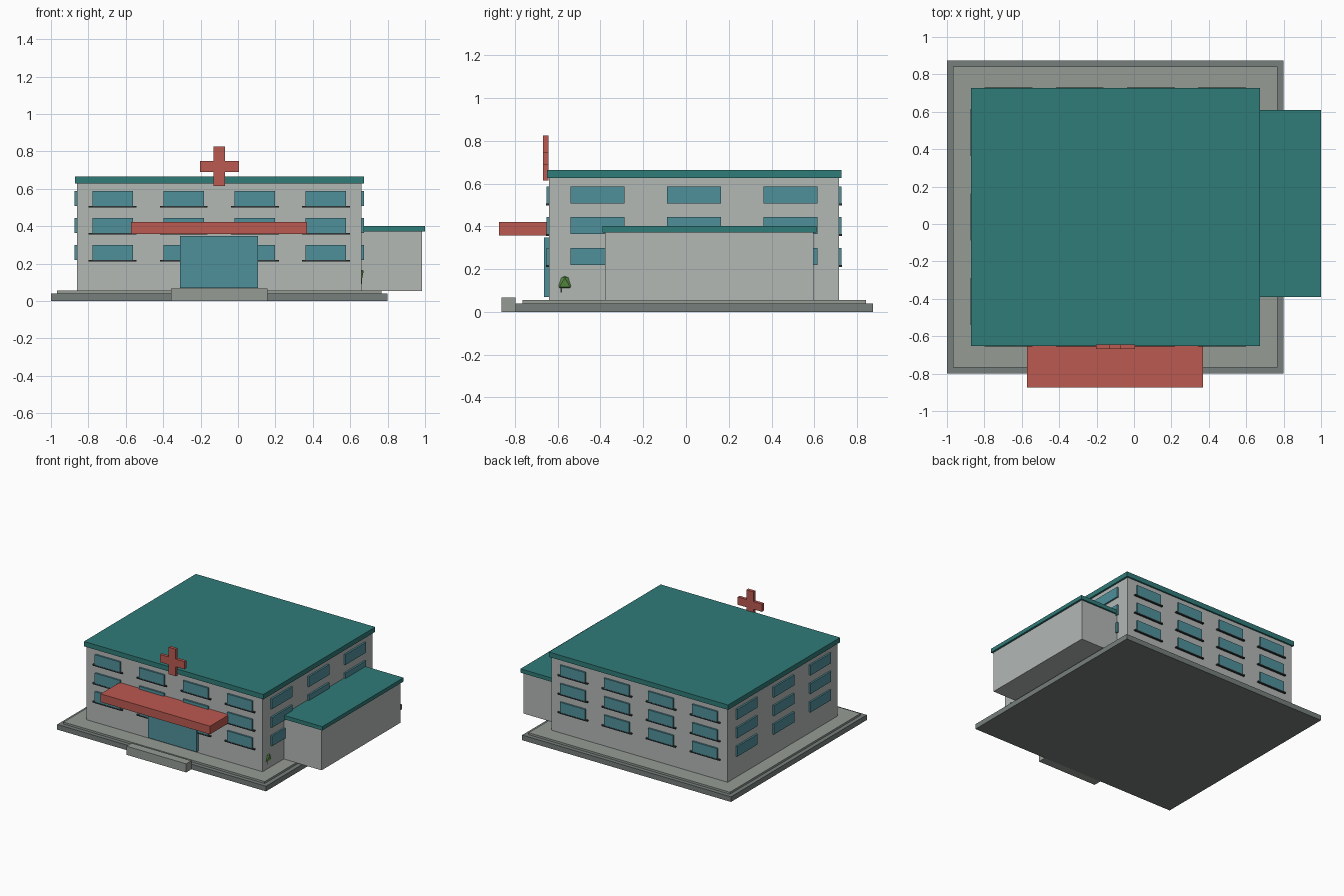
import bpy

if "Cube" in bpy.data.objects:
    bpy.data.objects.remove(bpy.data.objects["Cube"])

def material(name, rgb):
    m = bpy.data.materials.new(name)
    m.diffuse_color = (*rgb, 1)
    m.use_nodes = True
    m.node_tree.nodes["Principled BSDF"].inputs["Base Color"].default_value = m.diffuse_color
    return m

TEAL = material("teal", (0.03, 0.20, 0.19))
GLASS = material("glass", (0.08, 0.28, 0.33))
RED = material("red", (0.50, 0.10, 0.08))
DARK = material("dark", (0.03, 0.04, 0.04))
STONE = material("stone", (0.18, 0.21, 0.20))
PAVING = material("paving", (0.30, 0.33, 0.30))
WALL = material("wall", (0.45, 0.48, 0.46))
GREEN = material("green", (0.10, 0.28, 0.06))


def box(name, x, y, z, mat):
    """Box from (min, max) ranges on each axis."""
    r = (x, y, z)
    bpy.ops.mesh.primitive_cube_add(size=1, location=[(a + b) / 2 for a, b in r])
    o = bpy.context.object
    o.name = name
    o.scale = [b - a for a, b in r]
    bpy.ops.object.transform_apply(location=False, rotation=False, scale=True)
    o.data.materials.append(mat)
    return o


# plinth, paving and entrance step
box("plinth", (-1.0, 0.80), (-0.798, 0.874), (0, 0.04), STONE)
box("paving", (-0.968, 0.767), (-0.766, 0.842), (0.04, 0.055), PAVING)
box("entrance_step", (-0.358, 0.157), (-0.862, -0.798), (0, 0.067), PAVING)

# main block and roof
X0, X1, Y0, Y1 = -0.86, 0.66, -0.64, 0.715
box("main_block", (X0, X1), (Y0, Y1), (0.055, 0.627), WALL)
box("main_roof", (-0.872, 0.674), (-0.651, 0.727), (0.627, 0.665), TEAL)

# side wing
box("wing", (X1 - 0.01, 0.985), (-0.378, 0.597), (0.053, 0.372), WALL)
box("wing_roof", (X1 - 0.01, 1.0), (-0.39, 0.61), (0.372, 0.402), TEAL)

# windows: four per floor with sills front and back, three per floor on the sides
OUT, IN = 0.013, 0.005
for floor in range(3):
    z0 = 0.22 + 0.144 * floor
    zr = (z0, z0 + 0.08)
    for i in range(4):
        cx = -0.1 + 0.38 * (i - 1.5)
        for side, wall, s in (("front", Y0, -1), ("back", Y1, 1)):
            yr = sorted((wall - s * IN, wall + s * OUT))
            box(f"{side}_window", (cx - 0.108, cx + 0.108), yr, zr, GLASS)
            yr = sorted((wall - s * IN, wall + s * (OUT + 0.002)))
            box(f"{side}_sill", (cx - 0.128, cx + 0.128), yr, (z0 - 0.009, z0), DARK)
    for i in range(3):
        cy = (Y0 + Y1) / 2 + 0.452 * (i - 1)
        for side, wall, s in (("left", X0, -1), ("right", X1, 1)):
            xr = sorted((wall - s * IN, wall + s * OUT))
            box(f"{side}_window", xr, (cy - 0.126, cy + 0.126), zr, GLASS)

# entrance
box("entrance_door", (-0.31, 0.108), (-0.664, -0.635), (0.07, 0.348), GLASS)
box("canopy", (-0.572, 0.37), (-0.874, -0.635), (0.358, 0.422), RED)

# rooftop cross
box("cross_upright", (-0.13, -0.07), (-0.668, -0.644), (0.615, 0.825), RED)
for name, xr in (("cross_left", (-0.204, -0.13)), ("cross_right", (-0.07, 0.005))):
    box(name, xr, (-0.668, -0.644), (0.689, 0.749), RED)

# shrub against the right wall
bpy.ops.mesh.primitive_ico_sphere_add(subdivisions=1, radius=0.05, location=(0.627, -0.567, 0.138))
shrub = bpy.context.object
shrub.name = "shrub"
shrub.data.materials.append(GREEN)
box("shrub_stem", (0.65, 0.662), (-0.588, -0.58), (0.09, 0.12), DARK)
